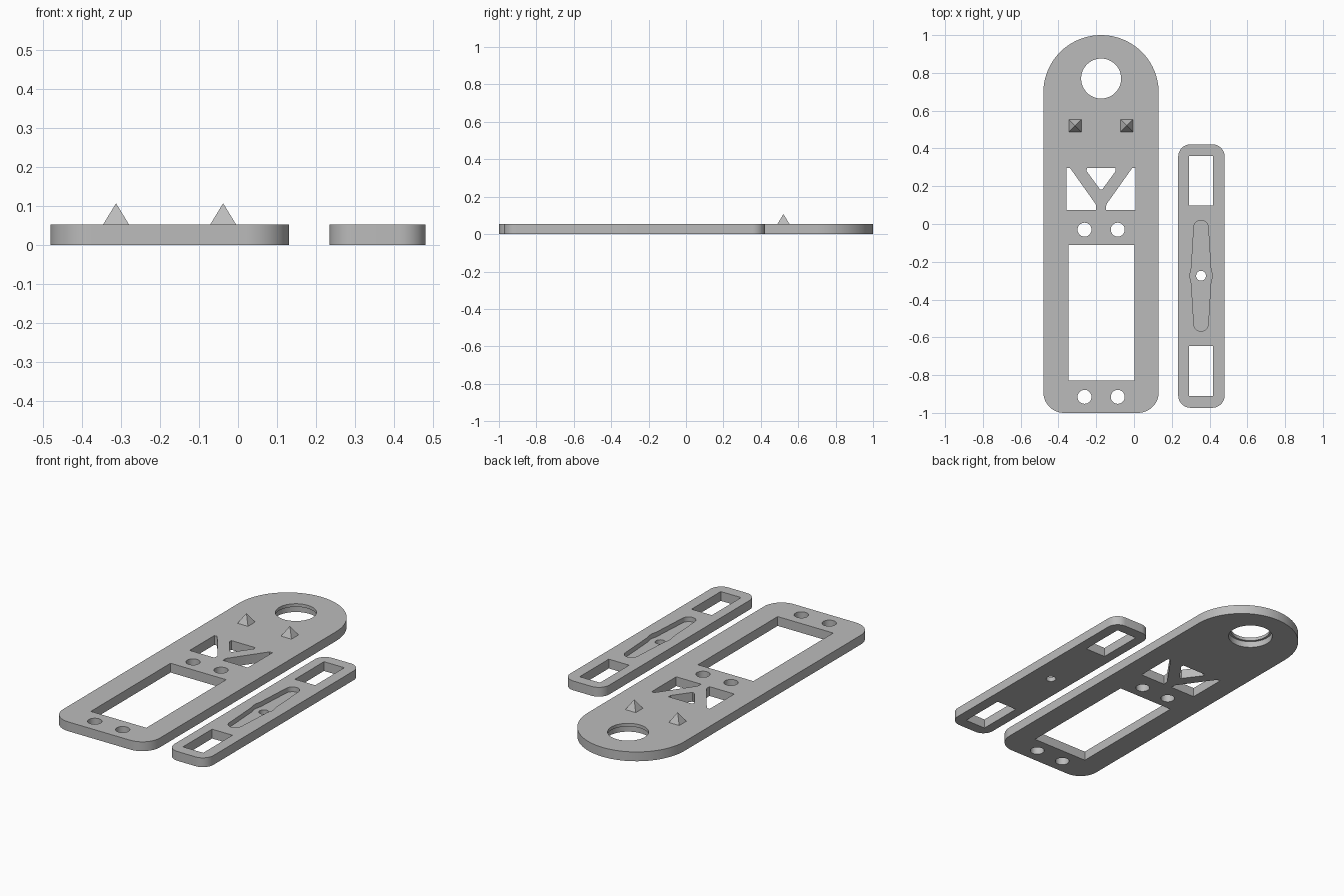
import bpy, bmesh
from math import pi, cos, sin

cube = bpy.data.objects.get("Cube")
if cube:
    bpy.data.objects.remove(cube, do_unlink=True)

THICK = 0.053

grey = bpy.data.materials.new("plain_grey")
grey.use_nodes = True
colour = (0.5, 0.5, 0.5, 1)
grey.diffuse_color = colour
grey.node_tree.nodes["Principled BSDF"].inputs["Base Color"].default_value = colour


# 2D outlines
def arc(x, y, r, start, end, steps):
    return [(x + r * cos(start + (end - start) * i / steps),
             y + r * sin(start + (end - start) * i / steps)) for i in range(steps + 1)]


def circle(x, y, r, n=48):
    return arc(x, y, r, 0, 2 * pi, n)[:-1]


def rect(x0, x1, y0, y1):
    return [(x0, y0), (x1, y0), (x1, y1), (x0, y1)]


def rounded(x0, x1, y0, y1, r_low, r_top, n=12):
    pts = []
    corners = [(x1 - r_top, y1 - r_top, r_top), (x0 + r_top, y1 - r_top, r_top),
               (x0 + r_low, y0 + r_low, r_low), (x1 - r_low, y0 + r_low, r_low)]
    for k, (x, y, r) in enumerate(corners):
        for p in arc(x, y, r, k * pi / 2, (k + 1) * pi / 2, n):
            if not pts or abs(p[0] - pts[-1][0]) + abs(p[1] - pts[-1][1]) > 1e-5:
                pts.append(p)
    return pts


# Mesh helpers: a wall joins stacked rings, a cap fills between ring edges
def wall(bm, *rings):
    rows = [[bm.verts.new((x, y, z)) for x, y in pts] for z, pts in rings]
    n = len(rows[0])
    for a, b in zip(rows, rows[1:]):
        for i in range(n):
            j = (i + 1) % n
            bm.faces.new((a[i], a[j], b[j], b[i]))
    ends = [[bm.edges.get((r[i], r[(i + 1) % n])) for i in range(n)]
            for r in (rows[0], rows[-1])]
    return ends


def cap(bm, loops):
    bmesh.ops.triangle_fill(bm, use_beauty=True, normal=(0, 0, 1),
                            edges=[e for loop in loops for e in loop])


def through(bm, pts):
    return wall(bm, (0, pts), (THICK, pts))


def finish(bm, name, smooth=True):
    bmesh.ops.recalc_face_normals(bm, faces=bm.faces)
    mesh = bpy.data.meshes.new(name)
    bm.to_mesh(mesh)
    bm.free()
    mesh.materials.append(grey)
    obj = bpy.data.objects.new(name, mesh)
    bpy.context.collection.objects.link(obj)
    if smooth:
        bpy.ops.object.select_all(action='DESELECT')
        obj.select_set(True)
        bpy.context.view_layer.objects.active = obj
        bpy.ops.object.shade_smooth_by_angle(angle=pi / 6)
    return obj


# Main plate with round head, window, truss cut-outs and screw holes
MID = -0.174
bm = bmesh.new()
side = [(-0.183, 0.297), (-0.165, 0.297), (-0.03, 0.107), (-0.027, 0.097),
        (-0.027, 0.075), (-0.183, 0.075)]
top_tri = [(-0.075, 0.297), (0.075, 0.297), (0.077, 0.28), (0.006, 0.183),
           (-0.006, 0.183), (-0.077, 0.28)]
outlines = [rounded(-0.48, 0.131, -1, 1, 0.11, 0.305, 20),
            rect(-0.348, 0.002, -0.828, -0.11),
            [(MID + x, y) for x, y in side],
            [(MID - x, y) for x, y in side],
            [(MID + x, y) for x, y in top_tri]]
outlines += [circle(MID + s * 0.088, y, 0.037, 32) for s in (-1, 1) for y in (-0.03, -0.915)]
loops = [through(bm, pts) for pts in outlines]

# Stepped round hole, wider below
seat, lip = circle(MID, 0.77, 0.118), circle(MID, 0.77, 0.106)
loops.append(wall(bm, (0, seat), (0.035, seat), (0.035, lip), (THICK, lip)))
for end in (0, 1):
    cap(bm, [pair[end] for pair in loops])
finish(bm, "main_plate")

# Narrow arm with two windows, a recessed pocket and a centre hole
bm = bmesh.new()
CX, CY, FLOOR = 0.355, -0.274, 0.026
loops = [through(bm, pts) for pts in (rounded(0.234, 0.48, -0.973, 0.422, 0.066, 0.066),
                                      rect(0.29, 0.418, 0.098, 0.36),
                                      rect(0.29, 0.418, -0.91, -0.647))]
quarter = [(0.058, 0.012), (0.054, 0.026), (0.051, 0.042)] + arc(0, 0.256, 0.038, 0.1, pi / 2 - 0.1, 8)
half = quarter + [(-x, y) for x, y in reversed(quarter)]
pocket = [(CX + x, CY + y) for x, y in half + [(-x, -y) for x, y in half]]
hole = circle(CX, CY, 0.026, 32)
pocket_wall = wall(bm, (FLOOR, pocket), (THICK, pocket))
hole_wall = wall(bm, (0, hole), (FLOOR, hole))
cap(bm, [pair[0] for pair in loops] + [hole_wall[0]])
cap(bm, [pair[1] for pair in loops] + [pocket_wall[1]])
cap(bm, [pocket_wall[0], hole_wall[1]])
finish(bm, "narrow_arm")

# Two small pyramids on the main plate
for label, x in (("right", -0.312), ("left", -0.038)):
    bm = bmesh.new()
    base = [bm.verts.new((px, py, THICK)) for px, py in
            rect(x - 0.033, x + 0.033, 0.488, 0.554)]
    tip = bm.verts.new((x, 0.521, 0.107))
    for i in range(4):
        bm.faces.new((base[i], base[(i + 1) % 4], tip))
    finish(bm, label + "_pyramid", smooth=False)
